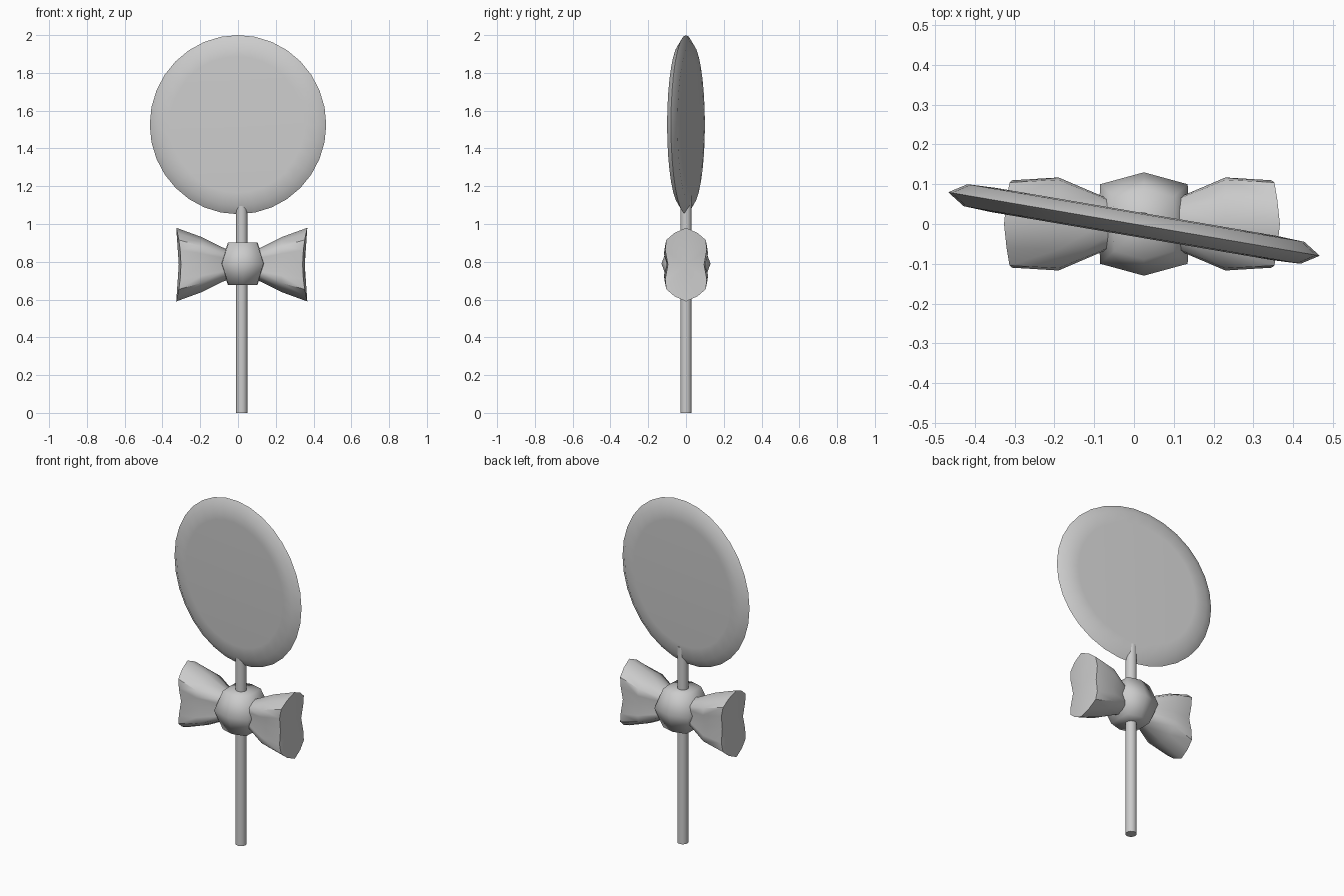
import bpy
from math import sin, cos, pi, radians, atan2

if "Cube" in bpy.data.objects:
    bpy.data.objects.remove(bpy.data.objects["Cube"], do_unlink=True)

grey = bpy.data.materials.new("plain grey")
grey.use_nodes = True
grey.diffuse_color = (0.6, 0.6, 0.6, 1)
grey.node_tree.nodes["Principled BSDF"].inputs["Base Color"].default_value = (0.6, 0.6, 0.6, 1)

STICK_X = 0.025
BOW_Z = 0.79


def loft(name, rings, location, angle=60):
    """Skin a row of equal-sized rings and cap both ends."""
    n = len(rings[0])
    verts = [p for ring in rings for p in ring]
    faces = [(r * n + i, r * n + (i + 1) % n, (r + 1) * n + (i + 1) % n, (r + 1) * n + i)
             for r in range(len(rings) - 1) for i in range(n)]
    # each cap is a fan around a centre point
    for start, flip in ((0, True), (len(verts) - n, False)):
        ring = verts[start:start + n] if start else rings[0]
        centre = tuple(sum(p[k] for p in ring) / n for k in range(3))
        verts.append(centre)
        c = len(verts) - 1
        for i in range(n):
            a, b = start + i, start + (i + 1) % n
            faces.append((b, a, c) if flip else (a, b, c))
        if start == 0:
            # keep the second cap offset correct after adding a centre
            verts.pop()
            first_centre = centre
            first_faces = faces[-n:]
            del faces[-n:]
    verts.append(first_centre)
    faces += [(f[0], f[1], len(verts) - 1) for f in first_faces]
    mesh = bpy.data.meshes.new(name)
    mesh.from_pydata(verts, [], faces)
    mesh.materials.append(grey)
    obj = bpy.data.objects.new(name, mesh)
    bpy.context.collection.objects.link(obj)
    obj.location = location
    bpy.ops.object.select_all(action='DESELECT')
    obj.select_set(True)
    bpy.context.view_layer.objects.active = obj
    bpy.ops.object.mode_set(mode='EDIT')
    bpy.ops.mesh.select_all(action='SELECT')
    bpy.ops.mesh.normals_make_consistent(inside=False)
    bpy.ops.object.mode_set(mode='OBJECT')
    bpy.ops.object.shade_smooth_by_angle(angle=radians(angle))
    return obj


def circle(radius, height, n):
    return [(radius * cos(2 * pi * i / n), radius * sin(2 * pi * i / n), height) for i in range(n)]


# candy disc: thin lens with a bevelled rim, turned slightly about the stick
profile = [(0.36, -0.031), (0.43, -0.028), (0.474, 0), (0.43, 0.028), (0.36, 0.031)]
candy = loft("candy_disc", [circle(r, h, 32) for r, h in profile], (0, 0, 1.526), 75)
candy.rotation_euler = (pi / 2, 0, radians(-9.7))

# stick
loft("stick", [circle(0.03, z, 16) for z in (0, 1.15)], (STICK_X - 0.005, 0, 0))

# bow knot: eight-sided rounded block
knot_rings = []
for z, scale in ((-0.113, 0.68), (0, 1), (0.113, 0.68)):
    plan = [(0.115, 0), (0.11, 0.1), (0, 0.13), (-0.11, 0.1)]
    plan += [(-x, -y) for x, y in plan]
    knot_rings.append([(x * scale, y * scale, z) for x, y in plan])
loft("bow_knot", knot_rings, (STICK_X, 0, BOW_Z), 80)

# bow loops: pinched cross-sections that flare outwards, with swept-back ends
quarter = [(0.87, 0), (1, 0.4), (0.95, 0.67), (0.55, 0.86), (0, 1)]
half = quarter + [(-y, z) for y, z in quarter[-2:0:-1]]
section = half + [(-y, -z) for y, z in half]
for name, side in (("left_bow_loop", 1), ("right_bow_loop", -1)):
    rings = []
    for x, hy, hz, sweep in ((0.03, 0.04, 0.065, 0), (0.1, 0.07, 0.09, 0),
                             (0.21, 0.117, 0.145, 0), (0.322, 0.11, 0.195, 0.025)):
        rings.append([(side * (x + sweep * z * z), y * hy, z * hz) for y, z in section])
    loft(name, rings, (STICK_X - 0.005, 0, BOW_Z - 0.005), 50)
